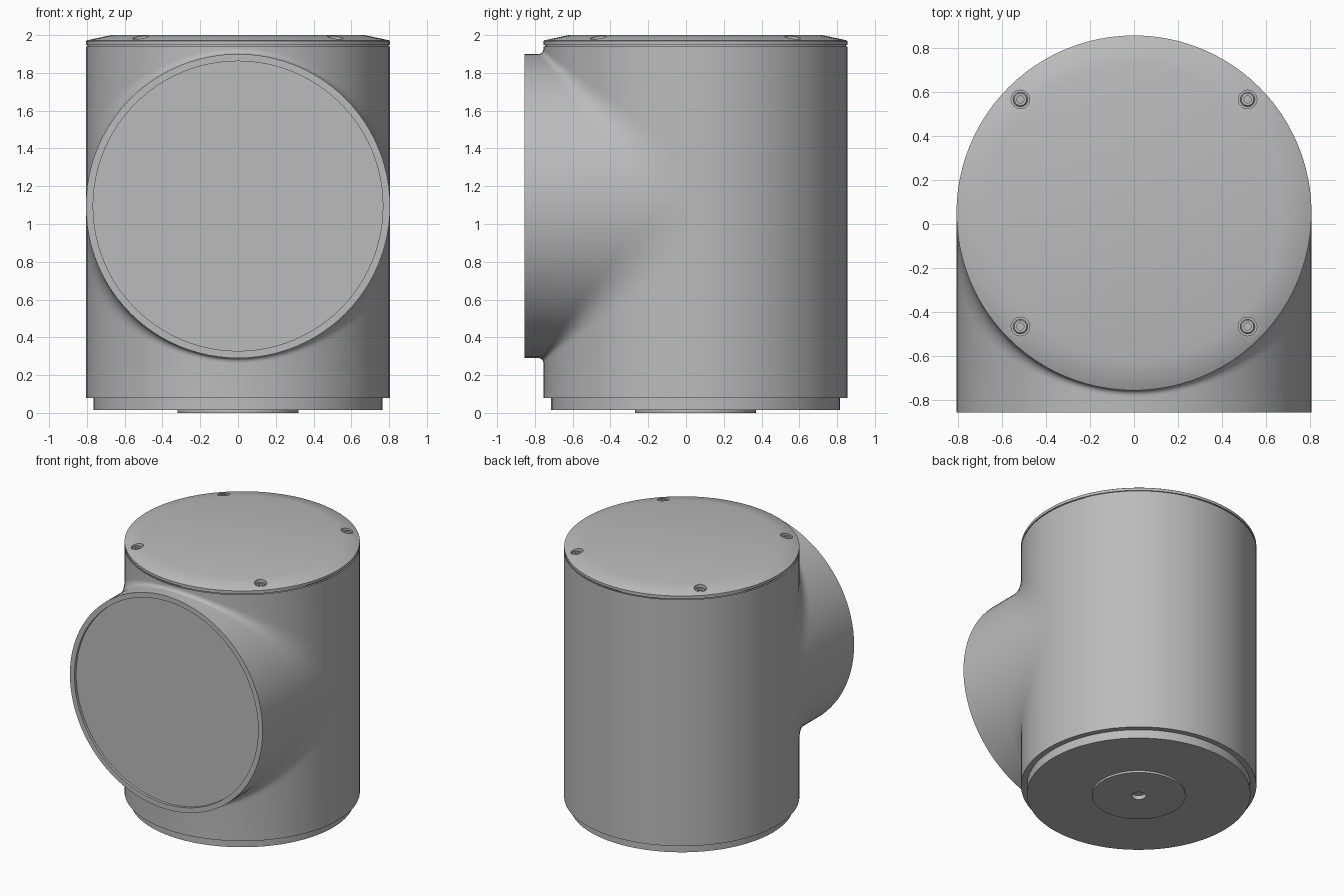
import bpy
import bmesh
from math import sin, cos, pi, radians
from mathutils import Matrix, Vector

cube = bpy.data.objects.get("Cube")
if cube:
    bpy.data.objects.remove(cube, do_unlink=True)

R = 0.805            # radius of both barrels
CY = 0.05            # y of the upright axis
CZ = 1.095           # z of the forward axis
FRONT = -0.855       # front rim
LOW, HIGH = 0.08, 1.94
SEG = 96

grey = bpy.data.materials.new("housing grey")
grey.use_nodes = True
colour = (0.5, 0.5, 0.5, 1)
grey.diffuse_color = colour
grey.node_tree.nodes["Principled BSDF"].inputs["Base Color"].default_value = colour


def finish(bm, name):
    bmesh.ops.remove_doubles(bm, verts=bm.verts, dist=0.0001)
    bmesh.ops.recalc_face_normals(bm, faces=bm.faces)
    mesh = bpy.data.meshes.new(name)
    bm.to_mesh(mesh)
    bm.free()
    mesh.materials.append(grey)
    obj = bpy.data.objects.new(name, mesh)
    bpy.context.collection.objects.link(obj)
    smooth(obj)
    return obj


def smooth(obj):
    bpy.ops.object.select_all(action='DESELECT')
    obj.select_set(True)
    bpy.context.view_layer.objects.active = obj
    bpy.ops.object.shade_smooth_by_angle(angle=radians(25))


def grid(bm, rows):
    """Skin neighbouring rows of points with quads."""
    verts = [[bm.verts.new(p) for p in row] for row in rows]
    for a, b in zip(verts, verts[1:]):
        for j in range(len(a) - 1):
            bm.faces.new((a[j], a[j + 1], b[j + 1], b[j]))


def lathe(name, profile, centre, turn=0, seg=SEG):
    """Spin a (radius, height) profile; turn tips the axis forward."""
    bm = bmesh.new()
    rows = [[(r * cos(2 * pi * i / seg), r * sin(2 * pi * i / seg), z)
             for r, z in profile] for i in range(seg + 1)]
    grid(bm, rows)
    m = Matrix.Translation(centre) @ Matrix.Rotation(radians(turn), 4, 'X')
    bmesh.ops.transform(bm, matrix=m, verts=bm.verts)
    return finish(bm, name)


# Housing: upright barrel blended into the forward barrel
def blend_size(t):
    return 0.03 + 0.17 * abs(cos(t)) ** 3


def column(t, side):
    """From the front rim, along the barrel, round the blend, to the body end."""
    x, s, d = R * cos(t), R * sin(t), blend_size(t)
    corner = Vector((x, CY - s, CZ + side * s))
    start = corner - Vector((0, d, 0))
    end = corner + Vector((0, 0, side * d))
    steps = 10
    bend = [start * (1 - k) ** 2 + corner * 2 * k * (1 - k) + end * k ** 2
            for k in (i / steps for i in range(steps + 1))]
    rim = Vector((x, FRONT, corner.z))
    return [rim] + bend + [Vector((x, corner.y, HIGH if side > 0 else LOW))]


bm = bmesh.new()
angles = [2 * pi * i / SEG for i in range(SEG // 2 + 1)]
for side in (1, -1):
    grid(bm, [column(t, side) for t in angles])
for t in (0, pi):                       # web between upper and lower blends
    grid(bm, [column(t, 1)[1:-1], column(t, -1)[1:-1]])
d = blend_size(0)
grid(bm, [[(R * cos(t), CY + R * sin(t), z) for z in (LOW, CZ - d, CZ + d, HIGH)]
          for t in angles])
finish(bm, "housing")

# Front rim with slightly recessed cover
lathe("front_cover", [(R, 0), (0.767, 0), (0.767, -0.02), (0, -0.02)],
      (0, FRONT, CZ), 90)

# Base plug, centre boss and its hole
lathe("base", [(R, LOW), (0.765, LOW), (0.765, 0.015), (0.32, 0.015),
               (0.32, 0), (0.05, 0), (0.05, 0.03), (0, 0.03)], (0, CY, 0))

# Lid with a seam groove and a sloping border
lid = lathe("lid", [(0, HIGH), (R, HIGH), (0.797, HIGH), (0.797, 1.948), (R, 1.948),
                    (R, 1.97), (0.795, 1.974), (0.67, 2), (0, 2)][:1]
            + [(0.797, HIGH), (0.797, 1.948), (R, 1.948), (R, 1.968),
               (0.798, 1.973), (0.67, 2), (0, 2)], (0, CY, 0))

# Counterbored screws at four corners
for sx in (1, -1):
    for sy in (1, -1):
        spot = (sx * 0.515, CY + sy * 0.515, 0)
        cutter = lathe("screw_cutter", [(0, 1.958), (0.042, 1.958), (0.042, 2.1), (0, 2.1)],
                       spot, seg=32)
        cutter.hide_render = True
        cut = lid.modifiers.new("screw_hole", 'BOOLEAN')
        cut.operation = 'DIFFERENCE'
        cut.solver = 'EXACT'
        cut.object = cutter
        bpy.ops.object.select_all(action='DESELECT')
        bpy.context.view_layer.objects.active = lid
        lid.select_set(True)
        bpy.ops.object.modifier_apply(modifier=cut.name)
        bpy.data.objects.remove(cutter, do_unlink=True)
        lathe("screw", [(0.033, 1.958), (0.033, 1.972), (0.028, 1.977),
                        (0.016, 1.977), (0.016, 1.962), (0, 1.962)], spot, seg=24)
smooth(lid)
